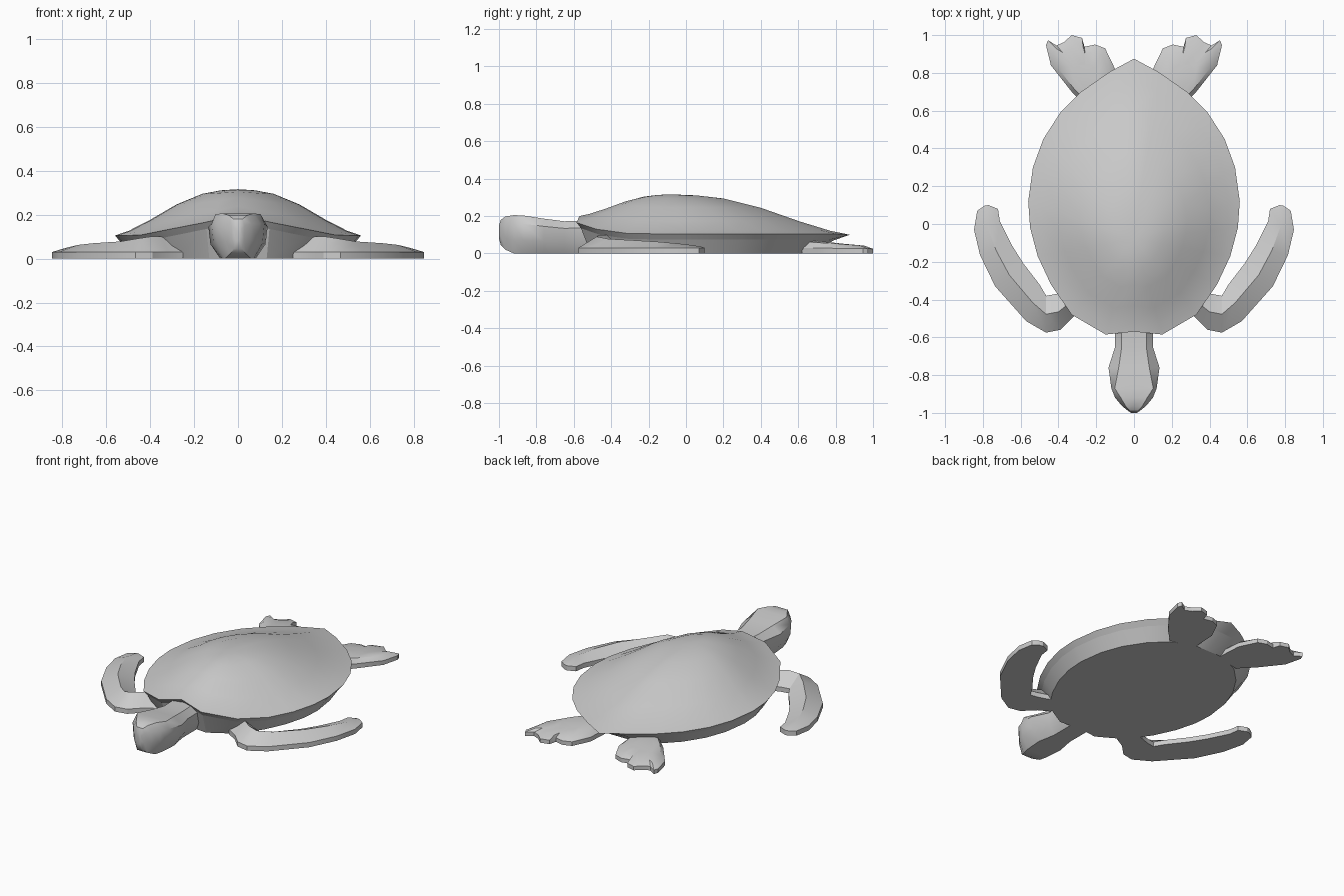
import bpy
import bmesh
import math

cube = bpy.data.objects.get("Cube")
if cube:
    bpy.data.objects.remove(cube, do_unlink=True)

COLOR = (0.6, 0.6, 0.6, 1)
mat = bpy.data.materials.new("plain grey")
mat.use_nodes = True
mat.diffuse_color = COLOR
mat.node_tree.nodes["Principled BSDF"].inputs["Base Color"].default_value = COLOR


def loft(name, rings, cap_start=True, cap_end=True, angle=30):
    """Skin closed rings of equal length into one smooth-shaded part."""
    bm = bmesh.new()
    loops = [[bm.verts.new(p) for p in ring] for ring in rings]
    for a, b in zip(loops, loops[1:]):
        n = len(a)
        for i in range(n):
            j = (i + 1) % n
            bm.faces.new((a[i], a[j], b[j], b[i]))
    if cap_start:
        bm.faces.new(loops[0])
    if cap_end:
        bm.faces.new(loops[-1])
    bmesh.ops.remove_doubles(bm, verts=bm.verts, dist=0.0005)
    bmesh.ops.recalc_face_normals(bm, faces=bm.faces)
    mesh = bpy.data.meshes.new(name)
    bm.to_mesh(mesh)
    bm.free()
    mesh.materials.append(mat)
    obj = bpy.data.objects.new(name, mesh)
    bpy.context.collection.objects.link(obj)
    bpy.ops.object.select_all(action="DESELECT")
    obj.select_set(True)
    bpy.context.view_layer.objects.active = obj
    bpy.ops.object.shade_smooth_by_angle(angle=math.radians(angle))
    return obj


# Shell outline, front to tail along the left side, then mirrored
half = [(0, -.57, .2), (.15, -.585, .165), (.33, -.48, .13), (.44, -.32, .108),
        (.51, -.17, .105), (.55, -.02, .105), (.56, .12, .105), (.535, .3, .105),
        (.48, .45, .105), (.39, .59, .105), (.28, .7, .105), (.13, .805, .105),
        (0, .875, .1)]
rim = half + [(-x, y, z) for x, y, z in half[-2:0:-1]]
APEX_Y, APEX_Z = -.08, .316


def dome_ring(spread, rise):
    return [(x * spread, APEX_Y + (y - APEX_Y) * spread, z + (APEX_Z - z) * rise)
            for x, y, z in rim]


lip = [(x * .955, min(y * .96, .79), z - .03) for x, y, z in rim]
base = [(x * .87, min(y * .87, .67), 0) for x, y, z in rim]
dome = [(.89, .1), (.72, .33), (.5, .67), (.29, .9), (.14, .975), (0, 1)]
loft("shell", [lip, rim] + [dome_ring(s, r) for s, r in dome], False, False, 35)
loft("body", [base, lip], True, False)

# Neck and head: y, half width, bottom, top, crown width
stations = [(-.45, .1, 0, .17, .6), (-.57, .1, 0, .175, .65), (-.65, .1, 0, .172, .65),
            (-.76, .135, 0, .186, .6), (-.87, .12, 0, .203, .85),
            (-.92, .1, 0, .205, .7), (-.965, .062, .02, .198, .7),
            (-.99, .03, .045, .18, .7), (-1, .015, .08, .15, .7)]
head = []
for y, w, lo, hi, crown in stations:
    h = hi - lo
    side = [(0, y, lo), (.6 * w, y, lo), (.93 * w, y, lo + .35 * h),
            (w, y, lo + .78 * h), (crown * w, y, hi), (0, y, hi)]
    head.append(side + [(-x, v, z) for x, v, z in side[-2:0:-1]])
loft("head", head, angle=35)


def flipper(name, sections, edge, side):
    """Flat-bottomed paddle with a raised ridge between two edges."""
    rings = []
    for ox, oy, ix, iy, top in sections:
        mx, my = ox * .5 + ix * .5, oy * .5 + iy * .5
        ring = [(ox, oy, 0), (ox, oy, edge), (mx, my, top), (ix, iy, edge), (ix, iy, 0)]
        rings.append([(x * side, y, z) for x, y, z in ring])
    loft(name, rings)


# Front paddles sweep outward and back; each row is outer xy, inner xy, ridge
front = [(.25, -.45, .3, -.33, .08), (.32, -.49, .38, -.36, .1),
         (.39, -.56, .41, -.37, .1), (.466, -.575, .465, -.38, .09),
         (.57, -.515, .5, -.32, .078), (.735, -.33, .585, -.21, .07),
         (.815, -.165, .645, -.115, .062), (.847, -.03, .71, .015, .05),
         (.83, .07, .72, .08, .038), (.79, .097, .77, .1, .031)]

# Rear paddles: root to webbed toes
toes = [(.466, .947), (.455, .973), (.41, .945), (.37, .963), (.33, 1), (.275, .985),
        (.262, .938), (.206, .95), (.153, .93)]
root = [(.1, .82), (.09, .65), (.25, .62), (.33, .7), (.44, .84)]
foot = toes + root


def foot_ring(side, scale, z_toe, z_root):
    cx, cy = .25, .76
    slope = (z_toe - z_root) / .38
    return [((cx + (x - cx) * scale) * side, cy + (y - cy) * scale,
             z_root + slope * (y - .62)) for x, y in foot]


for label, side in (("left", 1), ("right", -1)):
    flipper(label + "_front_flipper", front, .03, side)
    loft(label + "_rear_flipper",
         [foot_ring(side, 1, 0, 0), foot_ring(side, 1, .025, .03),
          foot_ring(side, .8, .042, .062), foot_ring(side, .4, .05, .068)])
